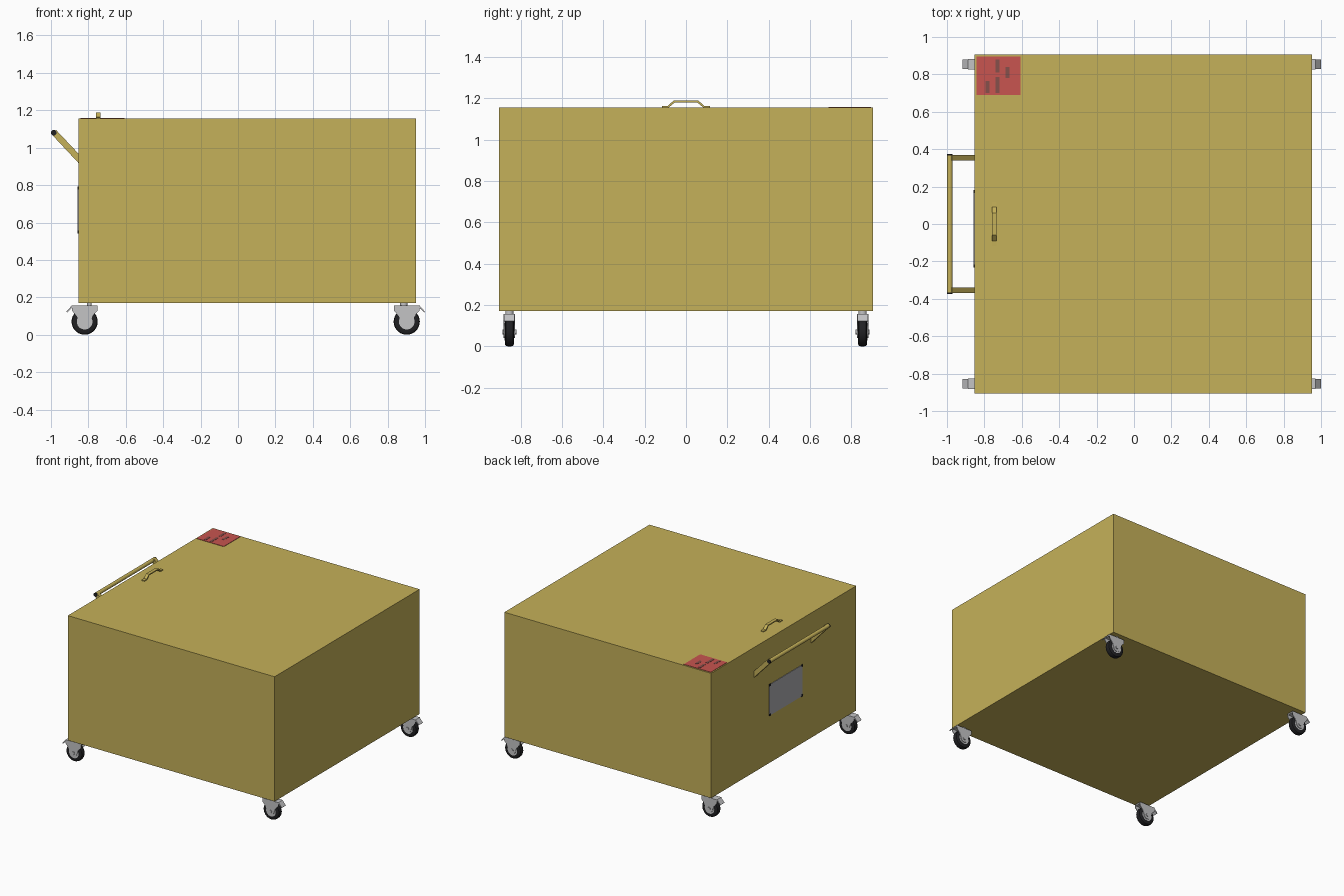
import bpy, bmesh, math
from mathutils import Vector

if "Cube" in bpy.data.objects:
    bpy.data.objects.remove(bpy.data.objects["Cube"])


def material(name, r, g, b):
    m = bpy.data.materials.new(name)
    m.diffuse_color = (r, g, b, 1)
    m.use_nodes = True
    m.node_tree.nodes["Principled BSDF"].inputs["Base Color"].default_value = m.diffuse_color
    return m


YELLOW = material("mustard paint", 0.56, 0.44, 0.10)
BLACK = material("black rubber", 0.015, 0.015, 0.017)
STEEL = material("pale steel", 0.55, 0.55, 0.56)
GREY = material("label grey", 0.42, 0.42, 0.45)
RED = material("label red", 0.58, 0.09, 0.08)
DARK = material("label marks", 0.24, 0.08, 0.07)


def finish(name, bm, mat, smooth=False):
    bmesh.ops.recalc_face_normals(bm, faces=bm.faces)
    me = bpy.data.meshes.new(name)
    bm.to_mesh(me)
    bm.free()
    me.materials.append(mat)
    ob = bpy.data.objects.new(name, me)
    bpy.context.collection.objects.link(ob)
    if smooth:
        bpy.ops.object.select_all(action='DESELECT')
        ob.select_set(True)
        bpy.context.view_layer.objects.active = ob
        bpy.ops.object.shade_smooth_by_angle(angle=math.radians(35))
    return ob


def box(name, x0, x1, y0, y1, z0, z1, mat):
    bm = bmesh.new()
    bmesh.ops.create_cube(bm, size=1)
    for v in bm.verts:
        v.co = Vector(((x0, x1)[v.co.x > 0], (y0, y1)[v.co.y > 0], (z0, z1)[v.co.z > 0]))
    return finish(name, bm, mat)


def prism(name, pts, axis, a, b, mat):
    """Extrude a profile along y (xz points) or x (yz points)."""
    bm = bmesh.new()
    place = (lambda p, t: (p[0], t, p[1])) if axis == 'y' else (lambda p, t: (t, p[0], p[1]))
    f = bm.faces.new([bm.verts.new(place(p, a)) for p in pts])
    ext = bmesh.ops.extrude_face_region(bm, geom=[f])
    d = Vector((0, b - a, 0) if axis == 'y' else (b - a, 0, 0))
    bmesh.ops.translate(bm, vec=d, verts=[v for v in ext['geom'] if isinstance(v, bmesh.types.BMVert)])
    return finish(name, bm, mat)


def rod(name, x, z, y0, y1, profile, mat, sides=28):
    """Revolve (radius, fraction of length) pairs round a y axis."""
    bm = bmesh.new()
    rings = []
    for r, t in profile:
        y = y0 + (y1 - y0) * t
        rings.append([bm.verts.new((x + r * math.cos(2 * math.pi * i / sides), y,
                                    z + r * math.sin(2 * math.pi * i / sides))) for i in range(sides)])
    for p, q in zip(rings, rings[1:]):
        for i in range(sides):
            j = (i + 1) % sides
            bm.faces.new((p[i], p[j], q[j], q[i]))
    bm.faces.new(rings[0])
    bm.faces.new(rings[-1])
    return finish(name, bm, mat, True)


CYL = [(1, 0), (1, 1)]


def cyl(r):
    return [(r, 0), (r, 1)]


# Main bin body
box("bin_body", -0.853, 0.953, -0.905, 0.905, 0.17, 1.155, YELLOW)

# Push handle: two slanted arms, crossbar and black end caps
for s, side in ((1, "back"), (-1, "front")):
    prism("push_arm_" + side, [(-0.85, 0.915), (-0.85, 0.965), (-0.973, 1.095), (-0.995, 1.07)],
          'y', s * 0.34, s * 0.37, YELLOW)
    rod("push_cap_" + side, -0.985, 1.08, s * 0.365, s * 0.374, cyl(0.0152), BLACK, 12)
rod("push_bar", -0.985, 1.08, -0.37, 0.37, cyl(0.015), YELLOW, 12)

# Lid grip: bent strap with flat feet
outer = [(-0.117, 1.155), (-0.117, 1.162), (-0.09, 1.163), (-0.06, 1.189)]
inner = [(-0.085, 1.155), (-0.055, 1.180)]
profile = outer + [(-y, z) for y, z in reversed(outer)]
profile += [(-y, z) for y, z in inner] + inner[::-1]
prism("lid_grip", profile, 'x', -0.76, -0.735, YELLOW)

# Red sticker on the lid with plain dashes
box("lid_sticker", -0.843, -0.607, 0.69, 0.895, 1.153, 1.158, RED)
for i, (x, y0, y1) in enumerate([(-0.73, 0.81, 0.88), (-0.676, 0.78, 0.84),
                                 (-0.783, 0.70, 0.765), (-0.73, 0.70, 0.785)]):
    box("sticker_dash_%d" % i, x - 0.01, x + 0.01, y0, y1, 1.157, 1.1595, DARK)

# Grey plate below the push handle, with dark corners
box("side_plate", -0.857, -0.85, -0.23, 0.18, 0.545, 0.79, GREY)
for i, (y, z) in enumerate([(-0.225, 0.785), (0.175, 0.785), (-0.225, 0.55), (0.175, 0.55)]):
    box("plate_corner_%d" % i, -0.859, -0.851, y - 0.008, y + 0.008, z - 0.008, z + 0.008, BLACK)


# Casters: tyre, hub, axle, fork, stem and brake pedal
def caster(tag, cx, cy, d, stem_x, stem_r):
    cz, h = 0.07, 0.022
    rod("tyre_" + tag, cx, cz, cy - h, cy + h,
        [(0.042, 0), (0.060, 0), (0.067, 0.1), (0.07, 0.3), (0.07, 0.7), (0.067, 0.9), (0.060, 1), (0.042, 1)], BLACK)
    rod("hub_" + tag, cx, cz, cy - h - 0.001, cy + h + 0.001, cyl(0.042), STEEL)
    rod("axle_" + tag, cx, cz, cy - 0.034, cy + 0.034, cyl(0.012), STEEL, 12)
    arc = [(cx + 0.03 * math.cos(a), cz + 0.03 * math.sin(a))
           for a in (math.radians(180 + 22.5 * i) for i in range(9))]
    cheek = [(cx - 0.068, 0.155), (cx - 0.068, 0.128), (cx - 0.042, 0.10)] + arc
    cheek += [(cx + 0.042, 0.10), (cx + 0.068, 0.128), (cx + 0.068, 0.155)]
    for s in (-1, 1):
        prism("fork_cheek_%s_%d" % (tag, s > 0), cheek, 'y', cy + s * 0.0235, cy + s * 0.028, STEEL)
    box("fork_crown_" + tag, cx - 0.068, cx + 0.068, cy - 0.028, cy + 0.028, 0.146, 0.157, STEEL)
    bm = bmesh.new()
    bmesh.ops.create_cone(bm, cap_ends=True, segments=16, radius1=stem_r, radius2=stem_r, depth=0.03)
    bmesh.ops.translate(bm, vec=(stem_x, cy, 0.162), verts=bm.verts)
    finish("stem_" + tag, bm, STEEL, True)
    pedal = [(cx + d * x, z) for x, z in ((0.06, 0.157), (0.068, 0.157), (0.098, 0.123), (0.094, 0.119), (0.06, 0.150))]
    prism("brake_pedal_" + tag, pedal, 'y', cy - 0.025, cy + 0.025, STEEL)


for y, tag in ((-0.855, "front"), (0.855, "back")):
    caster(tag + "_left", -0.82, y, -1, -0.795, 0.012)
    caster(tag + "_right", 0.902, y, 1, 0.887, 0.02)
